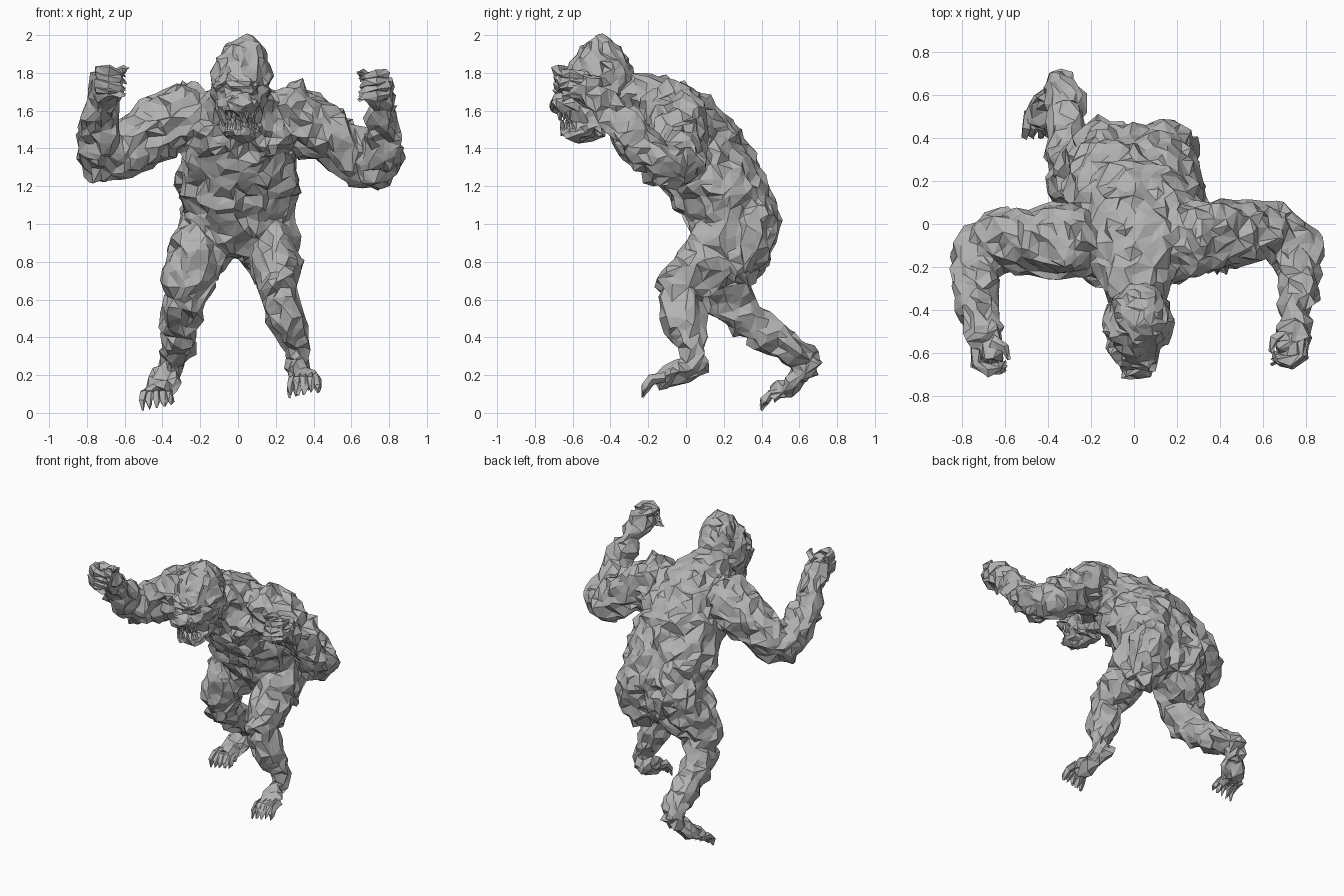
import bpy, bmesh, math, random
from mathutils import Vector, noise

random.seed(7)
fur = bpy.data.materials.new("grey fur")
fur.diffuse_color = (0.45, 0.45, 0.45, 1)


def loft(bm, stations, sides=12):
    """Capped tube through stations (x, y, z, side radius[, depth radius])."""
    pts = [Vector(s[:3]) for s in stations]
    rings, side = [], Vector((1, 0, 0))
    for i, s in enumerate(stations):
        t = (pts[min(i + 1, len(pts) - 1)] - pts[max(i - 1, 0)]).normalized()
        if i == 0 and abs(t.x) > 0.8:
            side = Vector((0, 1, 0))
        side = (side - t * side.dot(t)).normalized()
        depth = t.cross(side)
        ring = []
        for k in range(sides):
            a = 2 * math.pi * k / sides
            ring.append(bm.verts.new(pts[i] + side * math.cos(a) * s[3] + depth * math.sin(a) * s[-1]))
        rings.append(ring)
    for r0, r1 in zip(rings, rings[1:]):
        for k in range(sides):
            n = (k + 1) % sides
            bm.faces.new((r0[k], r0[n], r1[n], r1[k]))
    bm.faces.new(rings[0][::-1])
    bm.faces.new(rings[-1])


def add_object(name, bm, jitter):
    """Roughen, triangulate and store a mesh as one flat-shaded object."""
    bmesh.ops.recalc_face_normals(bm, faces=bm.faces)
    bm.normal_update()
    for v, n in [(v, v.normal.copy()) for v in bm.verts]:
        v.co += n * random.uniform(-1, 1) * jitter
        v.co += Vector([random.uniform(-0.6, 0.6) * jitter for _ in range(3)])
    bmesh.ops.triangulate(bm, faces=bm.faces)
    me = bpy.data.meshes.new(name)
    bm.to_mesh(me)
    bm.free()
    me.materials.append(fur)
    ob = bpy.data.objects.new(name, me)
    bpy.context.collection.objects.link(ob)
    return ob


def baked(ob):
    """Remove an object and return its modified mesh as a bmesh."""
    me = bpy.data.meshes.new_from_object(ob.evaluated_get(bpy.context.evaluated_depsgraph_get()))
    bpy.data.objects.remove(ob)
    bm = bmesh.new()
    bm.from_mesh(me)
    return bm


def shaggy(name, lofts, voxel, ratio, jitter, lumps):
    """Merge lofts into one skin, add lumps, then break it into rough facets."""
    bm = bmesh.new()
    for stations in lofts:
        loft(bm, stations)
    ob = add_object(name, bm, 0)
    rm = ob.modifiers.new("merge", "REMESH")
    rm.mode, rm.voxel_size = "VOXEL", voxel
    bm = baked(ob)
    bm.normal_update()
    for v, n in [(v, v.normal.copy()) for v in bm.verts]:
        v.co += n * lumps * noise.noise(v.co * 11)
    ob = add_object(name, bm, 0)
    ob.modifiers.new("facets", "DECIMATE").ratio = ratio
    add_object(name, baked(ob), jitter)


def spikes(name, lofts, sides=5, jitter=0.006):
    bm = bmesh.new()
    for stations in lofts:
        loft(bm, stations, sides)
    add_object(name, bm, jitter)


# Hunched torso from pelvis to neck
torso = [(0, 0.24, 0.82, 0.1, 0.1), (0, 0.25, 0.9, 0.24, 0.2), (0, 0.25, 1.03, 0.29, 0.23),
         (0, 0.19, 1.18, 0.325, 0.24), (0, 0.08, 1.35, 0.31, 0.25), (0, -0.03, 1.49, 0.29, 0.235),
         (0, -0.14, 1.59, 0.25, 0.20), (0, -0.28, 1.67, 0.16, 0.13), (0, -0.36, 1.7, 0.11)]
# Belly, chest muscles and hips
belly = [(0, -0.04, 1.36, 0.2, 0.14), (0, 0.03, 1.2, 0.23, 0.14), (0, 0.09, 1.07, 0.21, 0.12)]
chest = [[(s * 0.03, -0.15, 1.47, 0.09), (s * 0.13, -0.19, 1.46, 0.12), (s * 0.25, -0.12, 1.5, 0.08)]
         for s in (-1, 1)]
hips = [[(s * 0.12, 0.31, 1.18, 0.12), (s * 0.14, 0.33, 1.02, 0.16), (s * 0.16, 0.3, 0.86, 0.15),
         (s * 0.19, 0.26, 0.72, 0.1)] for s in (-1, 1)]
# Raised arms, bent at the elbows
arm_right = [(0.12, -0.07, 1.57, 0.11), (0.27, -0.07, 1.59, 0.17), (0.4, -0.05, 1.51, 0.165),
             (0.53, -0.04, 1.42, 0.145), (0.65, -0.03, 1.33, 0.13), (0.74, -0.1, 1.3, 0.125),
             (0.77, -0.2, 1.38, 0.11), (0.77, -0.33, 1.52, 0.09), (0.75, -0.45, 1.65, 0.07),
             (0.73, -0.54, 1.73, 0.09), (0.71, -0.61, 1.74, 0.06)]
arm_left = [(-0.12, -0.07, 1.57, 0.11), (-0.27, -0.08, 1.59, 0.17), (-0.4, -0.08, 1.52, 0.17),
            (-0.53, -0.08, 1.43, 0.15), (-0.65, -0.08, 1.38, 0.14), (-0.73, -0.12, 1.35, 0.125),
            (-0.74, -0.22, 1.42, 0.12), (-0.73, -0.34, 1.53, 0.1), (-0.71, -0.45, 1.64, 0.08),
            (-0.69, -0.55, 1.73, 0.09), (-0.66, -0.63, 1.75, 0.06)]
# Striding legs: right one forward, left one stretched back
leg_right = [(0.14, 0.27, 0.98, 0.16), (0.18, 0.19, 0.87, 0.15, 0.18), (0.2, 0.07, 0.76, 0.125, 0.155),
             (0.22, -0.03, 0.65, 0.1, 0.13), (0.25, -0.02, 0.53, 0.1, 0.11), (0.29, 0.01, 0.4, 0.085, 0.1),
             (0.32, 0.05, 0.3, 0.06, 0.07), (0.33, 0.04, 0.25, 0.05, 0.06)]
foot_right = [(0.31, 0.12, 0.25, 0.045), (0.32, 0.03, 0.24, 0.065, 0.05), (0.34, -0.08, 0.2, 0.075, 0.045),
              (0.35, -0.16, 0.16, 0.075, 0.03)]
leg_left = [(-0.15, 0.27, 0.98, 0.16), (-0.21, 0.22, 0.85, 0.16, 0.18), (-0.26, 0.2, 0.72, 0.14, 0.16),
            (-0.28, 0.23, 0.6, 0.115, 0.13), (-0.3, 0.33, 0.49, 0.1, 0.11), (-0.32, 0.46, 0.4, 0.085, 0.1),
            (-0.33, 0.58, 0.32, 0.075, 0.08), (-0.34, 0.65, 0.28, 0.06)]
foot_left = [(-0.33, 0.69, 0.29, 0.05), (-0.36, 0.62, 0.23, 0.075, 0.06), (-0.4, 0.54, 0.15, 0.08, 0.055),
             (-0.43, 0.47, 0.09, 0.08, 0.04)]
shaggy("body", [torso, belly, *chest, *hips, arm_right, arm_left, leg_right, foot_right, leg_left, foot_left],
       0.02, 0.12, 0.016, 0.03)

# Head with a pointed crown, brow ridge, muzzle and lower jaw
skull = [(0.02, -0.54, 1.52, 0.09, 0.1), (0.01, -0.51, 1.6, 0.135, 0.16), (0.015, -0.46, 1.72, 0.155, 0.2),
         (0.025, -0.45, 1.83, 0.15, 0.17), (0.05, -0.45, 1.92, 0.11, 0.12), (0.09, -0.44, 1.98, 0.035, 0.045)]
brow = [(-0.11, -0.55, 1.73, 0.03), (-0.04, -0.64, 1.75, 0.035), (0.06, -0.64, 1.75, 0.035), (0.13, -0.55, 1.73, 0.03)]
muzzle = [(0.01, -0.5, 1.64, 0.12, 0.09), (0.01, -0.62, 1.63, 0.1, 0.06), (0.015, -0.71, 1.64, 0.06, 0.04)]
jaw = [(0.02, -0.45, 1.52, 0.12, 0.06), (0.02, -0.57, 1.49, 0.1, 0.045), (0.02, -0.66, 1.49, 0.055, 0.03)]
shaggy("head", [skull, brow, muzzle, jaw], 0.016, 0.14, 0.012, 0.02)

# Upper and lower teeth
teeth = []
for k in range(7):
    a = math.radians(-75 + 25 * k)
    x, y = 0.015 + 0.075 * math.sin(a), -0.6 - 0.07 * math.cos(a)
    teeth.append([(x, y, 1.6, 0.014), (x, y, 1.55, 0.004)])
    teeth.append([(x, y + 0.015, 1.5, 0.014), (x, y + 0.01, 1.55, 0.004)])
spikes("teeth", teeth, 4, 0.003)

# Curled fingers and thumbs
for name, s, x, y, z in (("right", 1, 0.73, -0.56, 1.74), ("left", -1, -0.68, -0.6, 1.76)):
    fingers = []
    for k in range(4):
        h = z + 0.05 - 0.036 * k
        fingers.append([(x + s * 0.05, y + 0.02, h, 0.026), (x + s * 0.055, y - 0.05, h + 0.01, 0.028),
                        (x, y - 0.08, h, 0.026), (x - s * 0.055, y - 0.07, h - 0.01, 0.02),
                        (x - s * 0.085, y - 0.04 - 0.015 * k, h - 0.025, 0.006)])
    fingers.append([(x - s * 0.02, y + 0.05, z + 0.03, 0.03), (x - s * 0.075, y + 0.02, z + 0.055, 0.025),
                    (x - s * 0.1, y - 0.03, z + 0.065, 0.007)])
    spikes(name + "_fingers", fingers, 5, 0.011)

# Clawed toes
for name, x, y, z in (("right", 0.35, -0.15, 0.165), ("left", -0.43, 0.48, 0.09)):
    toes = []
    for k in range(5):
        o = (k - 2) * 0.033
        toes.append([(x + o * 0.9, y + 0.04, z + 0.02, 0.026), (x + o, y - 0.032, z + 0.01, 0.025),
                     (x + o * 1.1, y - 0.064, z - 0.028, 0.019),
                     (x + o * 1.15, y - 0.08, z - 0.08 + 0.008 * k, 0.004)])
    spikes(name + "_toes", toes, 5, 0.008)
